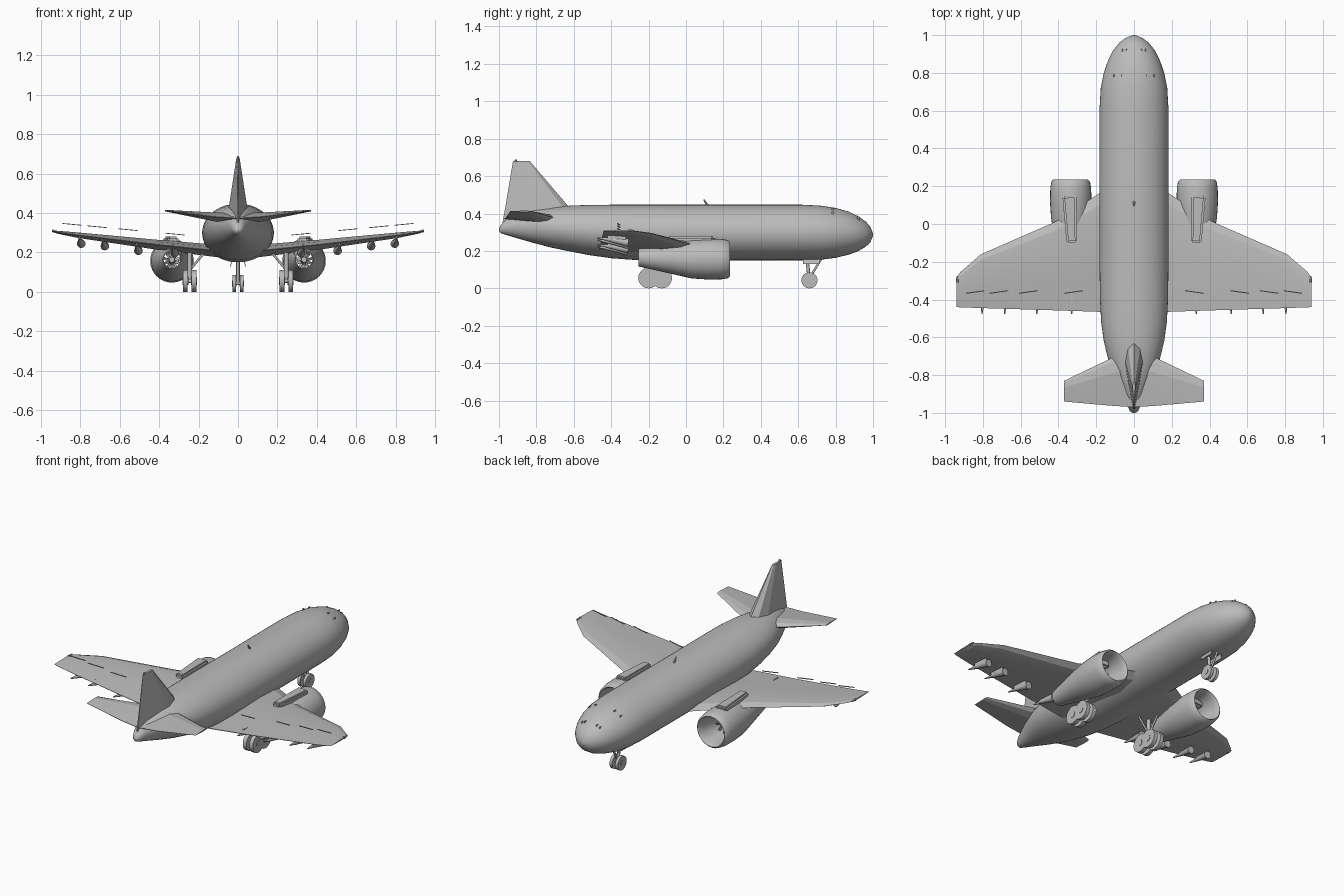
import bpy, bmesh, math
from mathutils import Vector, Matrix

old = bpy.data.objects.get("Cube")
if old:
    bpy.data.objects.remove(old)

grey = bpy.data.materials.new("airframe grey")
grey.use_nodes = True
grey.diffuse_color = (0.5, 0.5, 0.5, 1)
bsdf = grey.node_tree.nodes["Principled BSDF"]
bsdf.inputs["Base Color"].default_value = grey.diffuse_color
bsdf.inputs["Roughness"].default_value = 0.6


def finish(name, bm, mirror=True, smooth=35):
    bmesh.ops.recalc_face_normals(bm, faces=bm.faces)
    mesh = bpy.data.meshes.new(name)
    bm.to_mesh(mesh)
    bm.free()
    mesh.materials.append(grey)
    ob = bpy.data.objects.new(name, mesh)
    bpy.context.collection.objects.link(ob)
    if smooth:
        bpy.ops.object.select_all(action='DESELECT')
        bpy.context.view_layer.objects.active = ob
        ob.select_set(True)
        bpy.ops.object.shade_smooth_by_angle(angle=math.radians(smooth))
    if mirror:
        ob.modifiers.new("Mirror", 'MIRROR').use_mirror_merge = False
    return ob


def loft(bm, rings, closed=False):
    """Skin a list of equal-length point rings; cap the ends unless closed."""
    vs = [[bm.verts.new(p) for p in r] for r in rings]
    n = len(vs[0])
    pairs = list(zip(vs, vs[1:])) + ([(vs[-1], vs[0])] if closed else [])
    for a, b in pairs:
        for i in range(n):
            j = (i + 1) % n
            bm.faces.new((a[i], a[j], b[j], b[i]))
    if not closed:
        bm.faces.new(vs[0])
        bm.faces.new(vs[-1])


def oval(x, y, z, rx, rz, n=32):
    return [(x + rx * math.cos(2 * math.pi * i / n), y,
             z + rz * math.sin(2 * math.pi * i / n)) for i in range(n)]


def rod(bm, a, b, r1, r2=None, n=12):
    a, b = Vector(a), Vector(b)
    d = b - a
    m = Matrix.Translation((a + b) / 2) @ d.to_track_quat('Z', 'Y').to_matrix().to_4x4()
    bmesh.ops.create_cone(bm, cap_ends=True, segments=n, radius1=r1,
                          radius2=r1 if r2 is None else r2, depth=d.length, matrix=m)


def box(bm, centre, size, rot=None):
    m = Matrix.Translation(centre) @ (rot or Matrix()) @ Matrix.Diagonal((*size, 1))
    return bmesh.ops.create_cube(bm, size=1, matrix=m)["verts"]


# Fuselage: stations of y, half width, bottom, top
stations = [(1, .006, .28, .292), (.985, .045, .245, .33), (.96, .078, .222, .358),
            (.92, .11, .198, .386), (.87, .136, .18, .41), (.8, .16, .163, .43),
            (.72, .176, .153, .442), (.62, .182, .15, .447), (-.25, .182, .15, .447),
            (-.4, .18, .161, .447), (-.52, .174, .178, .446), (-.62, .16, .197, .442),
            (-.72, .136, .218, .434), (-.81, .1, .241, .422), (-.9, .06, .267, .4),
            (-.96, .036, .285, .37), (-.99, .022, .295, .34), (-1, .008, .308, .32)]
bm = bmesh.new()
loft(bm, [oval(0, y, (lo + hi) / 2, w, (hi - lo) / 2, 48) for y, w, lo, hi in stations])
finish("fuselage", bm, mirror=False, smooth=45)

# Faceted aerofoil shared by the wings, tailplane and fin
FOIL = [(0, 0), (.1, .7), (.32, 1), (.65, .6), (1, .06),
        (1, -.06), (.65, -.6), (.32, -1), (.1, -.7)]


def section(span, lead, trail, mid, thick, upright=False):
    pts = []
    for c, t in FOIL:
        y, off = lead + (trail - lead) * c, mid + t * thick / 2
        pts.append((off, y, span) if upright else (span, y, off))
    return pts


bm = bmesh.new()
loft(bm, [section(*s) for s in ((.08, .23, -.467, .205, .065), (.18, .165, -.465, .215, .06),
                                (.42, .01, -.457, .24, .05), (.81, -.16, -.445, .287, .028),
                                (.92, -.255, -.441, .303, .014), (.94, -.29, -.44, .308, .008))])
finish("wing", bm, smooth=8)

bm = bmesh.new()
loft(bm, [section(*s) for s in ((0, -.65, -.97, .372, .055), (.12, -.71, -.962, .38, .045),
                                (.37, -.83, -.94, .412, .008))])
finish("tailplane", bm, smooth=8)

bm = bmesh.new()
loft(bm, [section(*s, True) for s in ((.33, -.56, -.985, 0, .11), (.44, -.63, -.965, 0, .09),
                                      (.68, -.835, -.925, 0, .016))])
finish("tail_fin", bm, mirror=False, smooth=8)

# Engine cowling: hollow shell running down the outside and back up the inside
EX = .335
cowl = [(.235, .092, .156), (.225, .102, .156), (.19, .108, .156), (.12, .11, .157),
        (.03, .104, .157), (-.08, .083, .161), (-.255, .047, .164),
        (-.255, .042, .164), (-.08, .06, .161), (.08, .064, .157),
        (.13, .066, .156), (.2, .082, .156), (.23, .087, .156)]
bm = bmesh.new()
loft(bm, [oval(EX, y, z, r, r) for y, r, z in cowl], closed=True)
finish("engine_cowling", bm, smooth=50)

# Engine fan: spinner, shaft and twisted blades
bm = bmesh.new()
rod(bm, (EX, .09, .157), (EX, .15, .157), .018, .002)
rod(bm, (EX, -.2, .163), (EX, .09, .157), .014, .018)
for i in range(10):
    turn = Matrix.Rotation(2 * math.pi * i / 10, 4, 'Y')
    rot = turn @ Matrix.Rotation(math.radians(35), 4, 'Z')
    box(bm, Vector((EX, .1, .157)) + turn @ Vector((0, 0, .04)), (.014, .004, .054), rot)
finish("engine_fan", bm, smooth=30)

# Pylon above the engine
bm = bmesh.new()
box(bm, (.333, .025, .235), (.075, .25, .09), Matrix.Rotation(math.radians(-4), 4, 'Z'))
for v in bm.verts:
    if v.co.y < 0:
        v.co.x = EX + .007 + (v.co.x - EX - .007) * .75
bmesh.ops.bevel(bm, geom=bm.edges[:], offset=.01, segments=2, affect='EDGES')
finish("engine_pylon", bm)

# Flap track fairings: blunt front, pointed tail
bm = bmesh.new()
for x, z in ((.33, .2), (.515, .212), (.685, .236), (.805, .248)):
    rod(bm, (x - .01, -.31, z - .004), (x, -.475, z + .022), .022, .003)
    box(bm, (x, -.37, z + .022), (.008, .1, .035))
finish("flap_fairing", bm)

# Thin spoiler strips above the wing
bm = bmesh.new()
for x in (.32, .56, .715, .84):
    rot = Matrix.Rotation(-.095, 4, 'Y') @ Matrix.Rotation(-.14, 4, 'Z')
    box(bm, (x, -.36, .286 + .095 * (x - .25)), (.1, .005, .004), rot)
finish("spoiler_strip", bm, smooth=0)


def wheel(bm, x, y, r, w):
    rod(bm, (x - w / 2, y, r), (x + w / 2, y, r), r, n=28)
    rod(bm, (x - w / 2 - .003, y, r), (x + w / 2 + .003, y, r), r * .35, n=16)


# Main landing gear: four wheel bogie, leg, brace and door
bm = bmesh.new()
for y in (-.2, -.13):
    for x in (.223, .267):
        wheel(bm, x, y, .055, .024)
    rod(bm, (.22, y, .055), (.27, y, .055), .01)
finish("main_wheels", bm)
bm = bmesh.new()
rod(bm, (.245, -.2, .055), (.245, -.13, .055), .01)
rod(bm, (.245, -.165, .055), (.245, -.165, .22), .012)
rod(bm, (.245, -.165, .11), (.17, -.165, .2), .006)
rod(bm, (.245, -.165, .1), (.245, -.08, .21), .006)
box(bm, (.292, -.165, .175), (.006, .1, .055), Matrix.Rotation(-.4, 4, 'Y'))
finish("main_gear_leg", bm)

# Nose landing gear
bm = bmesh.new()
wheel(bm, .019, .66, .043, .018)
finish("nose_wheel", bm)
bm = bmesh.new()
rod(bm, (-.02, .66, .043), (.02, .66, .043), .008)
rod(bm, (0, .66, .043), (0, .645, .17), .009)
rod(bm, (0, .67, .07), (0, .73, .17), .006)
finish("nose_gear_leg", bm, mirror=False)
bm = bmesh.new()
box(bm, (.035, .67, .143), (.004, .09, .028), Matrix.Rotation(-.25, 4, 'Y'))
finish("nose_gear_door", bm, smooth=0)

# Roof antenna, wing tip lights and fin light
bm = bmesh.new()
rod(bm, (0, .117, .44), (0, .095, .475), .008, .003, 8)
finish("roof_antenna", bm, mirror=False)
bm = bmesh.new()
rod(bm, (.936, -.31, .308), (.936, -.275, .308), .008, .004, 10)
finish("wing_tip_light", bm)
bm = bmesh.new()
rod(bm, (0, -.91, .675), (0, -.91, .69), .008, .005, 10)
finish("fin_light", bm, mirror=False)

# Small probes around the cockpit
bm = bmesh.new()
for x, y, z in ((.06, .92, .369), (.04, .92, .379), (.065, .785, .422), (.105, .785, .401)):
    box(bm, (x, y, z), (.006, .014, .012))
finish("cockpit_probe", bm, smooth=0)
